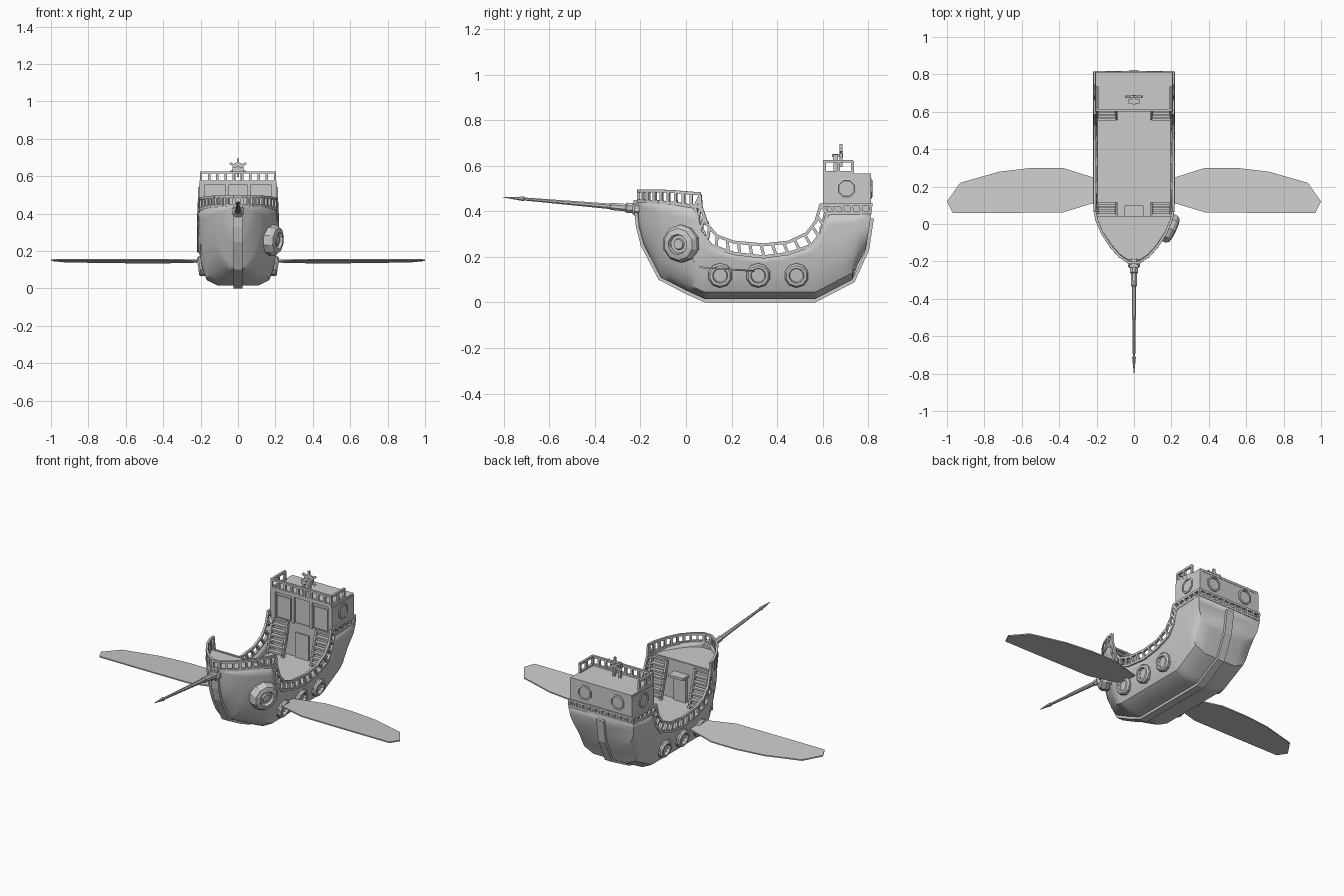
import bpy, bmesh, math
from mathutils import Vector, Matrix

if "Cube" in bpy.data.objects:
    bpy.data.objects.remove(bpy.data.objects["Cube"])

grey = bpy.data.materials.new("ship grey")
grey.diffuse_color = (0.6, 0.6, 0.6, 1)
grey.use_nodes = True
grey.node_tree.nodes["Principled BSDF"].inputs["Base Color"].default_value = grey.diffuse_color


def finish(name, bm, smooth=False):
    bmesh.ops.recalc_face_normals(bm, faces=bm.faces)
    me = bpy.data.meshes.new(name)
    bm.to_mesh(me)
    bm.free()
    me.materials.append(grey)
    ob = bpy.data.objects.new(name, me)
    bpy.context.collection.objects.link(ob)
    if smooth:
        bpy.ops.object.select_all(action='DESELECT')
        ob.select_set(True)
        bpy.context.view_layer.objects.active = ob
        bpy.ops.object.shade_smooth_by_angle(angle=math.radians(32))
    return ob


def box(bm, x0, x1, y0, y1, z0, z1):
    m = Matrix.Translation(((x0 + x1) / 2, (y0 + y1) / 2, (z0 + z1) / 2))
    bmesh.ops.create_cube(bm, size=1, matrix=m @ Matrix.Diagonal((x1 - x0, y1 - y0, z1 - z0, 1)))


def beam(bm, a, b, w, h=None):
    a, b = Vector(a), Vector(b)
    d = b - a
    m = Matrix.Translation((a + b) / 2) @ d.to_track_quat('Z', 'Y').to_matrix().to_4x4()
    bmesh.ops.create_cube(bm, size=1, matrix=m @ Matrix.Diagonal((w, h or w, d.length, 1)))


def lathe(bm, profile, n, origin, axis):
    """Spin (radius, height) points around an axis."""
    m = Matrix.Translation(origin) @ Vector(axis).to_track_quat('Z', 'Y').to_matrix().to_4x4()
    rings = [[bm.verts.new(m @ Vector((r * math.cos((i + .5) * math.tau / n),
                                       r * math.sin((i + .5) * math.tau / n), h)))
              for i in range(n)] for r, h in profile]
    for a, b in zip(rings, rings[1:]):
        for i in range(n):
            bm.faces.new((a[i], a[(i + 1) % n], b[(i + 1) % n], b[i]))
    bm.faces.new(rings[0])
    bm.faces.new(rings[-1])


def prism(bm, outline, offset):
    lo = [bm.verts.new(p) for p in outline]
    hi = [bm.verts.new(Vector(p) + Vector(offset)) for p in outline]
    bm.faces.new(lo)
    bm.faces.new(hi)
    for i in range(len(lo)):
        j = (i + 1) % len(lo)
        bm.faces.new((lo[i], lo[j], hi[j], hi[i]))


def lerp(table, x):
    for (a, va), (b, vb) in zip(table, table[1:]):
        if x <= b:
            return va + (vb - va) * max(0, (x - a) / (b - a))
    return table[-1][1]


# hull lines: plan half width, bottom height and gunwale height along the length
PLAN = [(-.215, .018), (-.2, .042), (-.17, .085), (-.12, .13), (-.05, .175), (.02, .205), (.08, .217), (.82, .217)]
BOTTOM = [(-.215, .42), (-.205, .33), (-.185, .255), (-.11, .11), (0, .053), (.083, .015),
          (.567, .015), (.73, .10), (.79, .235)]
GUNWALE = [(-.215, .445), (-.08, .44), (.04, .42), (.062, .312), (.11, .25), (.21, .215), (.34, .2),
           (.45, .215), (.55, .25), (.593, .303), (.62, .39), (.82, .395)]
MID = [(0, .5), (.07, .77), (.2, .87), (.45, .97), (.7, 1), (1, 1)]
BOW = [(0, .1), (.07, .3), (.2, .55), (.45, .8), (.7, .93), (1, 1)]


def width(y, z):
    zb = lerp(BOTTOM, y)
    f = max(0, (z - zb) / (.435 - zb))
    b = min(1, max(0, (y + .21) / .26))
    return lerp(PLAN, y) * (lerp(BOW, f) * (1 - b) + lerp(MID, f) * b)


def rake(y, z):
    return y + max(0, y - .73) / .06 * (z - .235) * .15 if y > .73 else y


# hull shell lofted over stations, port gunwale to starboard gunwale
stations = sorted({y for t in (PLAN, BOTTOM, GUNWALE) for y, _ in t if y <= .79} | {-.15, -.085, -.02, .65, .69, .76})
bm = bmesh.new()
rows = []
for y in stations:
    zb, zt = lerp(BOTTOM, y), lerp(GUNWALE, y)
    zs = [zb] + [zb + .03 * min(1, (zt - zb) / .06)]
    zs += [zs[1] + (zt - zs[1]) * k / 6 for k in range(1, 7)]
    half = [(width(y, z), rake(y, z), z) for z in zs]
    rows.append([bm.verts.new((-x, yy, z)) for x, yy, z in reversed(half)] + [bm.verts.new(p) for p in half])
for a, b in zip(rows, rows[1:]):
    for i in range(len(a) - 1):
        bm.faces.new((a[i], a[i + 1], b[i + 1], b[i]))
bm.faces.new(rows[0])
bm.faces.new(rows[-1])
hull = finish("hull", bm, True)
mod = hull.modifiers.new("thickness", 'SOLIDIFY')
mod.thickness = .012
mod.offset = -1

# keel strip along stem, bottom and stern
bm = bmesh.new()
line = [Vector((0, y, z)) for y, z in [(-.217, .45)] + BOTTOM[1:] + [(.81, .37)]]
outer = []
for i, p in enumerate(line):
    t = line[min(i + 1, len(line) - 1)] - line[max(i - 1, 0)]
    outer.append(p + Vector((0, t.z, -t.y)).normalized() * .0145)
for i in range(len(line) - 1):
    quad = [line[i], line[i + 1], outer[i + 1], outer[i]]
    prism(bm, [q - Vector((.024, 0, 0)) for q in quad], (.048, 0, 0))
finish("keel", bm)


def deck(name, y0, y1, z, t):
    bm = bmesh.new()
    ys = [y0] + [y for y in stations if y0 < y < y1] + [y1]
    side = [(max(.005, width(y, z) - .006), y, z - t) for y in ys]
    prism(bm, side + [(-x, y, zz) for x, y, zz in reversed(side)], (0, 0, t))
    finish(name, bm)


deck("fore_deck", -.195, .04, .415, .015)
deck("main_deck", .0, .64, .19, .015)
deck("quarter_deck", .62, .79, .395, .015)

# bulkheads with doors
bm = bmesh.new()
box(bm, -.2, .2, .03, .042, .18, .42)
box(bm, -.2, .2, .618, .63, .18, .395)
box(bm, -.04, .04, .042, .06, .19, .34)
box(bm, -.05, .05, .042, .10, .34, .355)
box(bm, -.045, .045, .609, .618, .19, .34)
finish("bulkheads", bm)

# stairs on both sides, fore and aft
bm = bmesh.new()
for s in (-1, 1):
    for y0, y1, top in ((.105, .045, .40), (.565, .615, .38)):
        for k in range(7):
            z, y = .205 + (top - .205) * k / 6, y0 + (y1 - y0) * k / 6
            box(bm, s * .145 - .05, s * .145 + .05, y - .012, y + .012, z, z + .01)
        for x in (.095, .195):
            beam(bm, (s * x, y0, .19), (s * x, y1, top + .01), .012, .02)
finish("stairs", bm)


def along(pts, t):
    """Point at fraction t of a polyline's length."""
    lens = [(b - a).length for a, b in zip(pts, pts[1:])]
    d = t * sum(lens)
    for a, b, l in zip(pts, pts[1:], lens):
        if d <= l + 1e-6:
            return a.lerp(b, d / l)
        d -= l
    return pts[-1]


def rail(name, low, up, posts, sides=(1, -1), w=.013):
    bm = bmesh.new()
    for s in sides:
        lo, hi = ([Vector((s * x, y, z)) for x, y, z in c] for c in (low, up))
        for c, ww in ((lo, w * 1.1), (hi, w)):
            for a, b in zip(c, c[1:]):
                e = (b - a).normalized() * .004
                beam(bm, a - e, b + e, ww)
        for i in range(posts + 1):
            beam(bm, along(lo, i / posts), along(hi, i / posts), w)
    finish(name, bm)


def edge(y):
    return lerp(PLAN, y) - .006


bow_ys = [-.208, -.2, -.17, -.12, -.05, .02, .06]
rail("bow_rail", [(edge(y), y, lerp(GUNWALE, min(y, .04))) for y in bow_ys],
     [(edge(y), y, .49 - .08 * max(0, y + .1)) for y in bow_ys], 9)
rail("bow_nose_rail", [(-.02, -.208, .445), (.02, -.208, .445)], [(-.02, -.208, .49), (.02, -.208, .49)], 1, (1,))
upper = [(.062, .47), (.066, .42), (.092, .343), (.136, .292), (.21, .265), (.34, .253), (.45, .265),
         (.53, .303), (.57, .356), (.59, .425)]
rail("waist_rail", [(edge(y), y, z) for y, z in GUNWALE[2:11]], [(edge(y), y, z) for y, z in upper], 15)
rail("quarter_rail", [(.211, .62, .392), (.211, .808, .395)], [(.211, .59, .428), (.211, .812, .43)], 5)
rail("stern_rail", [(-.211, .808, .395), (.211, .808, .395)], [(-.211, .812, .43), (.211, .812, .43)], 10, (1,))

# stern cabin with roof, corner posts and doors
bm = bmesh.new()
box(bm, -.195, .195, .622, .80, .39, .555)
box(bm, -.205, .205, .602, .812, .553, .567)
for s in (-1, 1):
    box(bm, s * .2 - .008, s * .2 + .008, .602, .812, .43, .556)
    box(bm, s * .125 - .045, s * .125 + .045, .614, .622, .40, .53)
    box(bm, s * .19 - .012, s * .19 + .012, .606, .622, .39, .555)
    box(bm, s * .06 - .008, s * .06 + .008, .608, .622, .39, .555)
box(bm, -.205, .205, .798, .81, .43, .556)
finish("cabin", bm)
rail("roof_front_rail", [(-.198, .608, .57), (.198, .608, .57)], [(-.198, .608, .62), (.198, .608, .62)], 9, (1,))
rail("roof_side_rail", [(.198, .608, .57), (.198, .73, .57)], [(.198, .608, .62), (.198, .73, .62)], 2)

# cabin windows: sides and stern
bm = bmesh.new()
frame = [(.047, -.004), (.047, .006), (.038, .008), (.036, .002), (.001, .002)]
for s in (-1, 1):
    lathe(bm, frame, 8, (s * .207, .705, .5), (s, 0, 0))
    lathe(bm, frame, 8, (s * .11, .81, .5), (0, 1, 0))
finish("cabin_windows", bm)

# steering wheel on its stand
bm = bmesh.new()
c = Vector((0, .68, .645))
lathe(bm, [(.022, -.006), (.03, -.006), (.03, .006), (.022, .006), (.022, -.006)], 12, c, (0, 1, 0))
for k in range(3):
    a = math.pi * k / 3 + math.pi / 6
    d = Vector((math.cos(a), 0, math.sin(a))) * .05
    beam(bm, c - d, c + d, .012)
beam(bm, (0, .64, .645), (0, .69, .645), .014)
for x in (-.02, .02):
    box(bm, x - .007, x + .007, .648, .664, .565, .63)
box(bm, -.03, .03, .645, .667, .625, .65)
finish("steering_wheel", bm)

# portholes along both sides
bm = bmesh.new()
ring = [(.054, -.02), (.054, .012), (.046, .022), (.034, .022), (.030, .006), (.001, .006)]
for s in (-1, 1):
    for y in (.15, .317, .485):
        lathe(bm, ring, 10, (s * .192, y, .12), (s, 0, -.15))
finish("portholes", bm)

# large round port on the starboard bow
bm = bmesh.new()
lathe(bm, [(.083, -.02), (.083, .012), (.07, .03), (.045, .036), (.04, .02), (.026, .02), (.022, .03), (.001, .03)],
      10, (.188, -.022, .258), (.9, -.42, -.08))
finish("bow_port", bm)

# leaf-shaped side fins
half = [(.19, .12), (.38, .062), (.62, .06), (.97, .06), (1, .12), (.93, .22), (.72, .28), (.55, .3),
        (.38, .3), (.19, .24)]
for s, name in ((1, "right_fin"), (-1, "left_fin")):
    bm = bmesh.new()
    prism(bm, [(s * x, y, .158 - (y - .06) * .07) for x, y in half], (0, 0, -.007))
    finish(name, bm)

# bowsprit with stepped collars and a pointed tip
bm = bmesh.new()
lathe(bm, [(.03, 0), (.034, .015), (.034, .035), (.024, .045), (.024, .07), (.018, .075), (.017, .14),
           (.013, .145), (.007, .52), (.011, .525), (.009, .54), (.001, .615)],
      8, (0, -.19, .41), (0, -.61, .052))
finish("bowsprit", bm, True)
